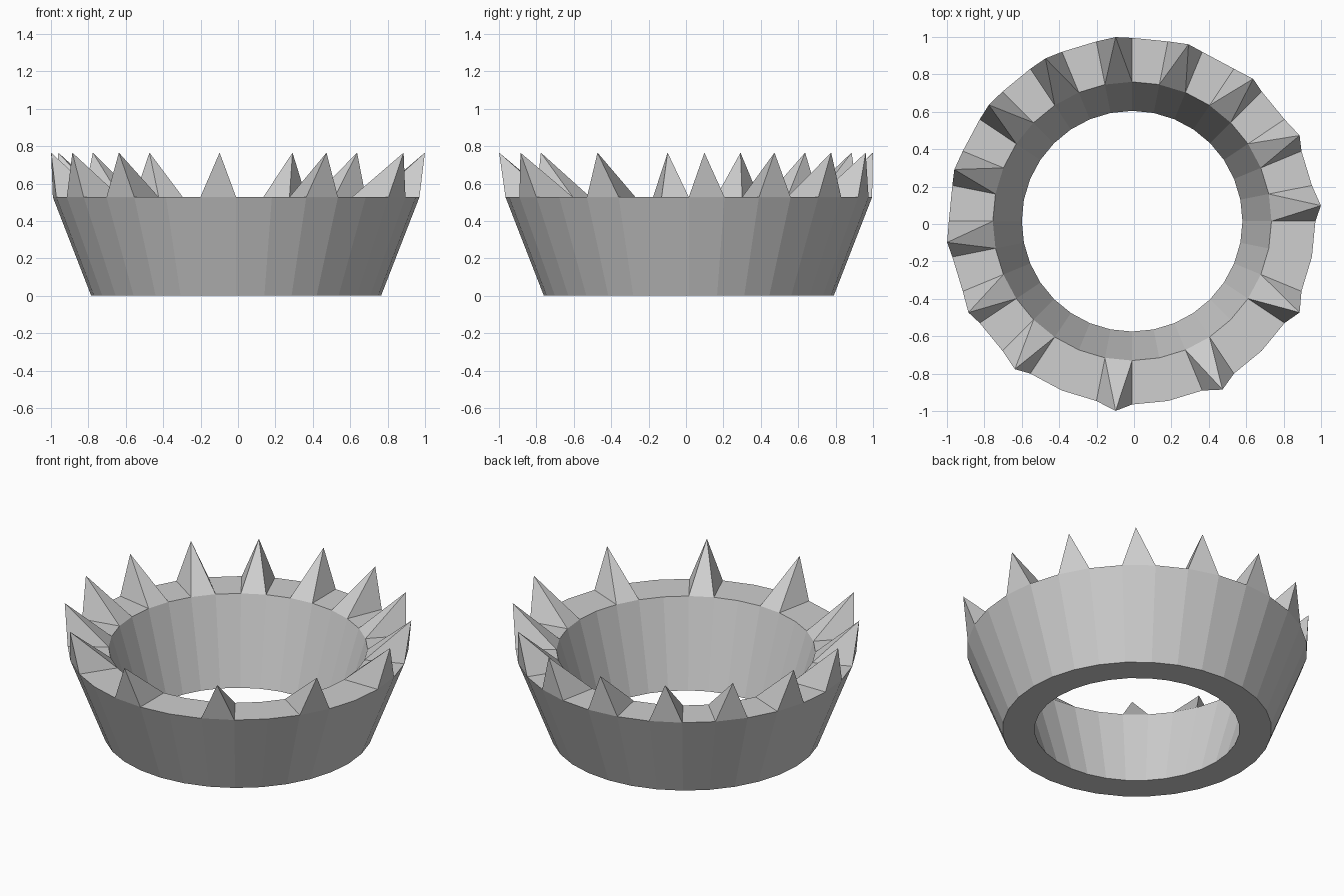
import bpy
import bmesh
from math import cos, sin, pi
from mathutils import Vector

cube = bpy.data.objects.get("Cube")
if cube:
    bpy.data.objects.remove(cube, do_unlink=True)

SIDES = 32
CENTRE = Vector((-0.01, 0.015, 0))
TIP_RADIUS, TIP_HEIGHT = 1.004, 0.765
# Cross-section of the ring wall as (radius, height), going round the outline
PROFILE = [(0.775, 0), (0.98, 0.527), (0.745, 0.527), (0.59, 0)]
# Ring segments that carry a spike: every second one, then wider gaps
SPIKES = list(range(0, 21, 2)) + [23, 26, 29]


def polar(radius, step, z):
    a = 2 * pi * step / SIDES
    return Vector((radius * cos(a), radius * sin(a), z))


# Plain grey material
grey = bpy.data.materials.new("grey")
grey.use_nodes = True
colour = (0.62, 0.62, 0.62, 1)
grey.diffuse_color = colour
grey.node_tree.nodes["Principled BSDF"].inputs["Base Color"].default_value = colour

# Flared ring wall
bm = bmesh.new()
loops = [[bm.verts.new(polar(r, i, z) + CENTRE) for i in range(SIDES)]
         for r, z in PROFILE]
rim = []
for j, lower in enumerate(loops):
    upper = loops[(j + 1) % len(loops)]
    for i in range(SIDES):
        n = (i + 1) % SIDES
        face = bm.faces.new((lower[i], lower[n], upper[n], upper[i]))
        if j == 1:
            rim.append(face)

# Pyramid spikes raised from rim faces, leaning to the outer edge
for k in SPIKES:
    tip = bmesh.ops.poke(bm, faces=[rim[k]])["verts"][0]
    tip.co = polar(TIP_RADIUS, k + 0.5, TIP_HEIGHT)

bmesh.ops.recalc_face_normals(bm, faces=bm.faces)
mesh = bpy.data.meshes.new("spiked_ring")
bm.to_mesh(mesh)
bm.free()
mesh.materials.append(grey)
ring = bpy.data.objects.new("spiked_ring", mesh)
bpy.context.collection.objects.link(ring)
